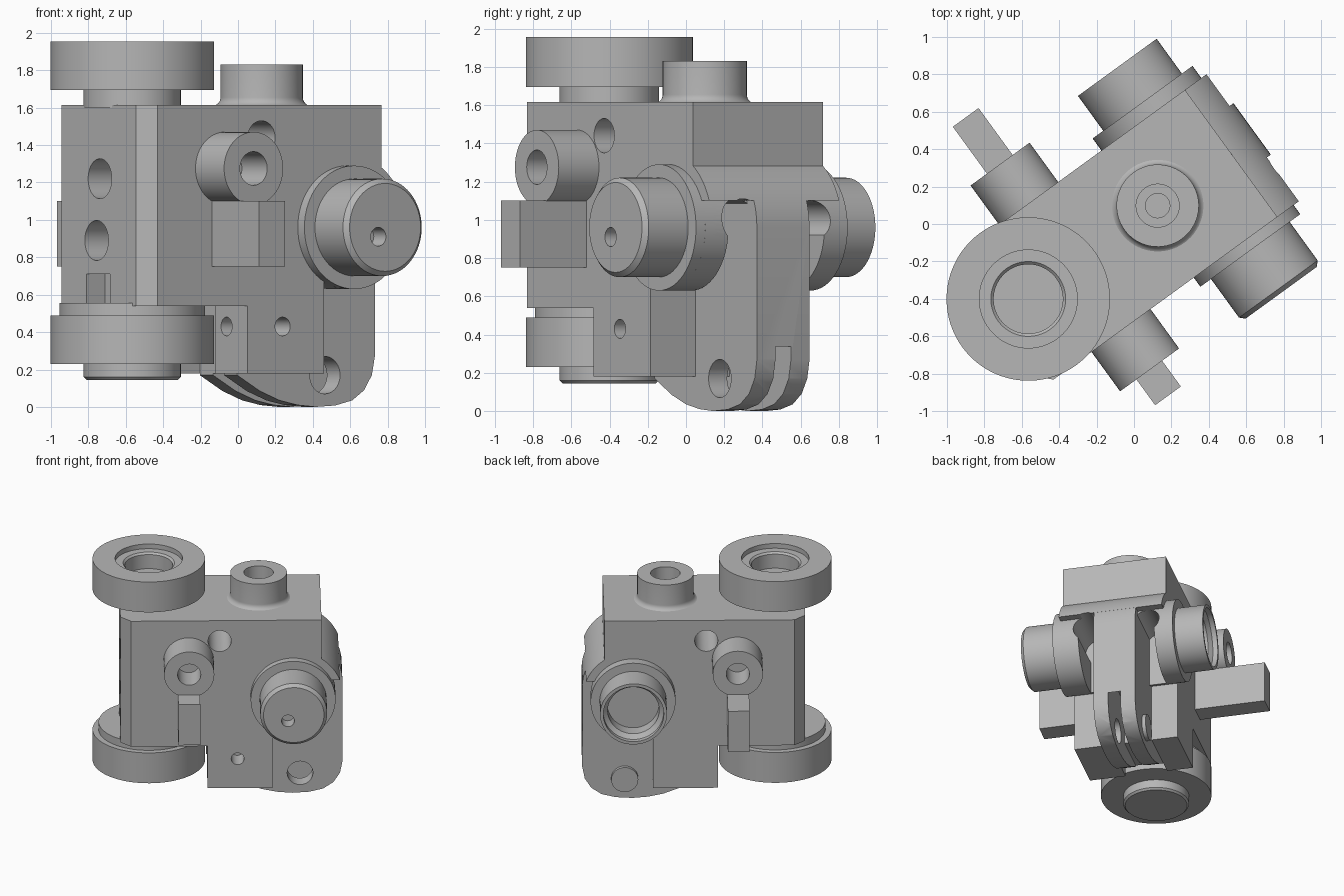
import bpy, bmesh, math
from mathutils import Matrix, Vector

cube = bpy.data.objects.get("Cube")
if cube:
    bpy.data.objects.remove(cube, do_unlink=True)

TURN = math.radians(36)      # the whole assembly is turned about z
grey = bpy.data.materials.new("machined_grey")
grey.use_nodes = True
grey.diffuse_color = (0.47, 0.47, 0.47, 1)
grey.node_tree.nodes["Principled BSDF"].inputs["Base Color"].default_value = (0.47, 0.47, 0.47, 1)


def finish(name, bm):
    bmesh.ops.remove_doubles(bm, verts=bm.verts, dist=1e-5)
    bmesh.ops.recalc_face_normals(bm, faces=bm.faces)
    mesh = bpy.data.meshes.new(name)
    bm.to_mesh(mesh)
    bm.free()
    mesh.materials.append(grey)
    obj = bpy.data.objects.new(name, mesh)
    obj.rotation_euler.z = TURN
    bpy.context.collection.objects.link(obj)
    return obj


def box(name, lo, hi):
    bm = bmesh.new()
    bmesh.ops.create_cube(bm, size=1)
    for v in bm.verts:
        v.co = [a + (b - a) * (c + 0.5) for a, b, c in zip(lo, hi, v.co)]
    return finish(name, bm)


def lathe(name, axis, center, profile, steps=64):
    """Revolve (radius, height) points around an axis through center."""
    bm = bmesh.new()
    verts = [bm.verts.new((r, 0, h)) for r, h in profile]
    edges = [bm.edges.new(p) for p in zip(verts, verts[1:])]
    bmesh.ops.spin(bm, geom=verts + edges, cent=(0, 0, 0), axis=(0, 0, 1),
                   angle=math.tau, steps=steps)
    turn = Vector((0, 0, 1)).rotation_difference(Vector(axis)).to_matrix().to_4x4()
    bm.transform(Matrix.Translation(center) @ turn)
    return finish(name, bm)


def rod(name, axis, center, r, h0, h1):
    return lathe(name, axis, center, [(0, h0), (r, h0), (r, h1), (0, h1)])


def prism(name, points, v0, v1, chamfer_at=None):
    """Extrude a side profile across the width, optionally chamfer one end."""
    bm = bmesh.new()
    face = bm.faces.new([bm.verts.new((u, v0, z)) for u, z in points])
    new = bmesh.ops.extrude_face_region(bm, geom=[face])["geom"]
    bmesh.ops.translate(bm, vec=(0, v1 - v0, 0),
                        verts=[g for g in new if isinstance(g, bmesh.types.BMVert)])
    if chamfer_at is not None:
        edges = [e for e in bm.edges
                 if all(abs(v.co.x - chamfer_at) < 1e-4 for v in e.verts)
                 and abs(e.verts[0].co.z - e.verts[1].co.z) > 0.1]
        bmesh.ops.bevel(bm, geom=edges, offset=0.083, segments=1, affect='EDGES')
    return finish(name, bm)


def cut(obj, cutters):
    for c in cutters:
        mod = obj.modifiers.new("cut", 'BOOLEAN')
        mod.operation, mod.solver, mod.object = 'DIFFERENCE', 'EXACT', c
        c.hide_render = True
        bpy.context.view_layer.objects.active = obj
        bpy.ops.object.modifier_apply(modifier=mod.name)
        bpy.data.objects.remove(c, do_unlink=True)


def arc(cu, cz, r, a0, a1, n=16):
    angles = [math.radians(a0 + (a1 - a0) * i / n) for i in range(n + 1)]
    return [(cu + r * math.cos(a), cz + r * math.sin(a)) for a in angles]


U, V, Z = (1, 0, 0), (0, 1, 0), (0, 0, 1)
PU, PZ = 0.42, 0.96          # pivot axis
parts = []

# Main housing: stepped block, rounded shoulder and pivot barrel
shoulder = arc(PU, PZ, 0.39, 55.3, 21)
barrel = arc(PU, PZ, 0.33, 25.1, -118.4, 32)
outline = ([(-0.92, 0.54), (-0.92, 1.615), (0.642, 1.615), (0.642, 1.29)] + shoulder + barrel
           + [(0.263, 0.18), (-0.243, 0.18), (-0.243, 0.54)])
housing = prism("housing", outline, -0.42, 0.42, chamfer_at=-0.92)
cutters = [
    rod("cross_hole", V, (-0.15, 0, 1.44), 0.09, -1, 1),
    rod("block_hole", V, (-0.01, 0, 0.43), 0.05, -0.5, -0.25),
    rod("step_hole", U, (0, -0.23, 0.43), 0.05, -0.4, -0.1),
    rod("end_hole_upper", U, (0, -0.01, 1.22), 0.107, -1.1, -0.75),
    rod("end_hole_lower", U, (0, 0.02, 0.89), 0.107, -1.1, -0.75),
    box("end_notch", (-1, -0.1, 0.5), (-0.8, 0.11, 0.71)),
    box("arm_recess", (-0.4, -0.13, 0.1), (-0.1, 0.21, 0.54)),
    rod("top_bore", Z, (0.16, 0, 0), 0.115, 1.5, 2),
]
for centre, side, r in ((-0.2, -0.27, 0.11), (0.29, 0.35, 0.1)):
    inner = -0.12 if side < 0 else 0.2
    cutters.append(box("relief_slot", (0.33, min(side, inner), 0), (1, max(side, inner), 0.95)))
    cutters.append(rod("relief_round", U, (0, centre, 1.0), r, 0.33, 1))
cut(housing, cutters)
parts.append(housing)

# Forked arm hanging from the barrel
arm_outline = (arc(PU, PZ, 0.389, 29, 0, 8)
               + [(0.81, 0.27), (0.79, 0.17), (0.74, 0.09), (0.66, 0.035), (0.55, 0.008),
                  (0.42, 0), (0.3, 0.01), (0.18, 0.035), (0.05, 0.085), (-0.1, 0.17),
                  (-0.1, 0.7), (0.2, 1.14)])
arm = prism("forked_arm", arm_outline, -0.13, 0.21)
cut(arm, [rod("fork_round", V, (0.48, 0, 0.17), 0.37, -0.01, 0.09),
          box("fork_slot", (-0.3, -0.01, -0.1), (0.48, 0.09, 0.45)),
          rod("pin_hole", V, (0.48, 0, 0.17), 0.1, -0.3, 0.05)])
parts.append(arm)
parts.append(rod("fork_pin", V, (0.48, 0, 0.17), 0.105, 0.1, 0.24))

# Pivot flanges and stub shafts, solid on one side and bored on the other
parts.append(rod("flange_left", V, (PU, 0, PZ), 0.33, -0.48, -0.4))
parts.append(rod("flange_right", V, (PU, 0, PZ), 0.33, 0.4, 0.5))
shaft = lathe("solid_shaft", V, (PU, 0, PZ),
              [(0, -0.76), (0.235, -0.76), (0.26, -0.735), (0.26, -0.4), (0, -0.4)])
cut(shaft, [rod("centre_hole", V, (PU - 0.045, 0, PZ - 0.05), 0.05, -0.9, -0.65)])
parts.append(shaft)
parts.append(lathe("bored_shaft", V, (PU, 0, PZ),
                   [(0, 0.4), (0.26, 0.4), (0.26, 0.73), (0.235, 0.73), (0.235, 0.69),
                    (0.2, 0.66), (0.2, 0.55), (0, 0.55)]))

# Mirrored side bosses and flat side lugs
for side, name, reach in ((-1, "front", 0.85), (1, "back", 0.99)):
    parts.append(lathe(name + "_boss", (0, side, 0), (-0.391, 0, 1.275),
                       [(0, 0.4), (0.195, 0.4), (0.195, 0.68), (0.09, 0.68),
                        (0.09, 0.45), (0, 0.45)]))
    ends = sorted((side * 0.4, side * reach))
    parts.append(box(name + "_lug", (-0.478, ends[0], 0.75), (-0.308, ends[1], 1.1)))

# Filleted top boss with a stepped bore
fillet = arc(0.265, 1.655, 0.045, 270, 180, 8)
parts.append(lathe("top_boss", Z, (0.16, 0.005, 0),
                   [(0, 1.57), (0.115, 1.57), (0.115, 1.61)] + fillet
                   + [(0.22, 1.83), (0.115, 1.83), (0.115, 1.66), (0.065, 1.66),
                      (0.065, 1.59), (0, 1.59)]))

# Upper and lower rollers with their necks
roller = (-0.693, 0.008, 0)
parts.append(lathe("upper_roller", Z, roller,
                   [(0, 1.6), (0.26, 1.6), (0.26, 1.695), (0.437, 1.695), (0.437, 1.955),
                    (0.262, 1.955), (0.262, 1.915), (0.2, 1.915), (0.185, 1.9),
                    (0.185, 1.78), (0, 1.78)], 96))
parts.append(lathe("lower_roller", Z, roller,
                   [(0, 0.145), (0.245, 0.145), (0.26, 0.16), (0.26, 0.23), (0.437, 0.23),
                    (0.437, 0.49), (0.39, 0.49), (0.39, 0.555), (0, 0.555)], 96))

# Smooth round surfaces while keeping hard edges
bpy.ops.object.select_all(action='DESELECT')
for obj in parts:
    obj.select_set(True)
bpy.context.view_layer.objects.active = housing
bpy.ops.object.shade_smooth_by_angle(angle=math.radians(25))
